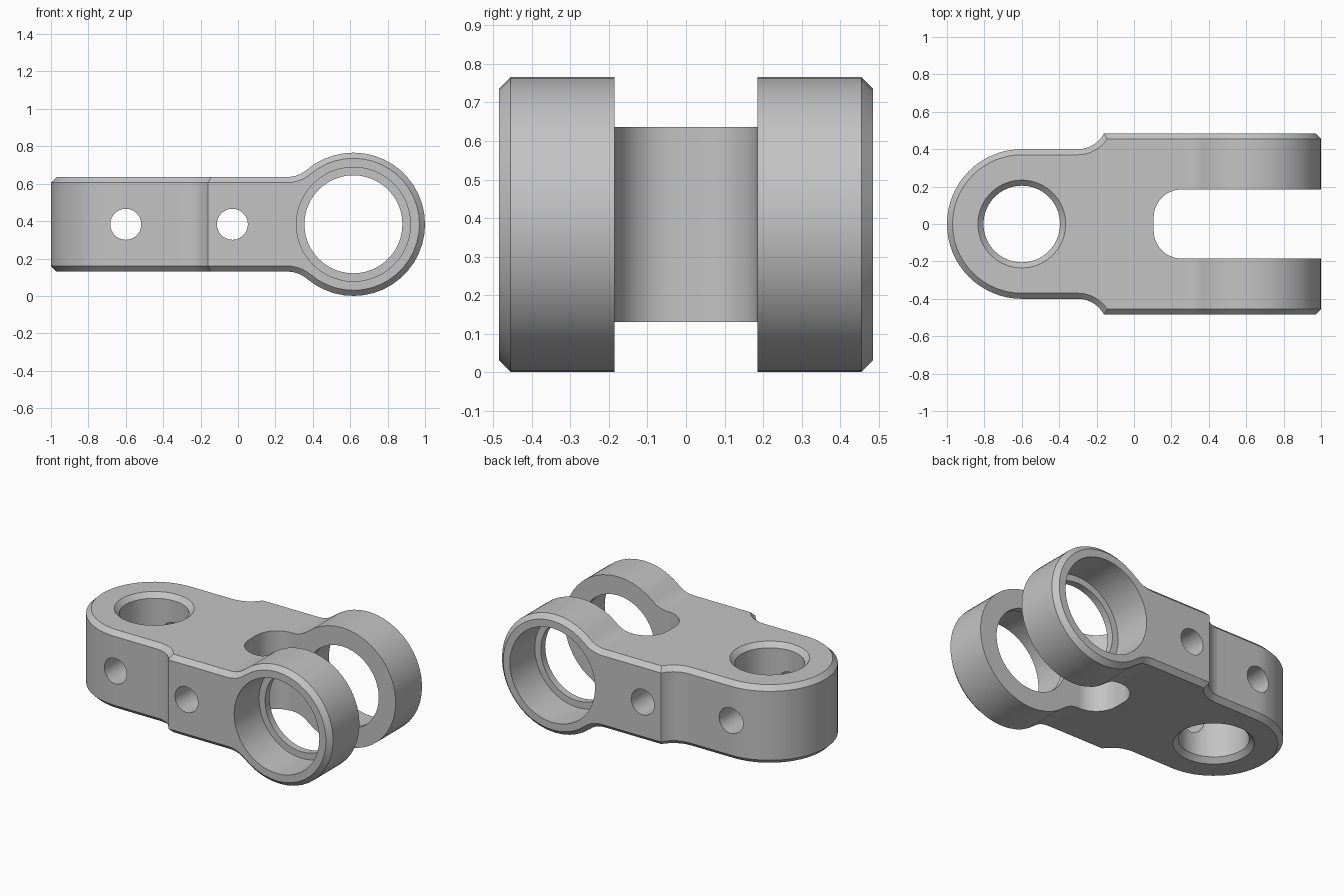
import bpy
import bmesh
from math import cos, sin, sqrt, atan2, radians, degrees

if "Cube" in bpy.data.objects:
    bpy.data.objects.remove(bpy.data.objects["Cube"], do_unlink=True)

MID = 0.383          # height of the centre plane
HALF = 0.253         # half thickness of the arm
RING_X, RING_R = 0.617, 0.383
EYE_X = -0.6
CHAMFER = 0.03


def arc(cx, cy, r, start, end, n):
    """Points along an arc, angles in degrees."""
    angles = [radians(start + (end - start) * i / n) for i in range(n + 1)]
    return [(cx + r * cos(a), cy + r * sin(a)) for a in angles]


def mirrored(points):
    """Close an upper half outline with its reflection."""
    return points + [(u, -v) for u, v in reversed(points) if abs(v) > 1e-6]


def loft(name, loops, axis):
    """Capped solid through (outline, offset) loops stacked along y or z."""
    bm = bmesh.new()
    rings = []
    for outline, t in loops:
        rings.append([bm.verts.new((u, t, v) if axis == "y" else (u, v, t))
                      for u, v in outline])
    for a, b in zip(rings, rings[1:]):
        for i in range(len(a)):
            j = (i + 1) % len(a)
            bm.faces.new((a[i], a[j], b[j], b[i]))
    bm.faces.new(rings[0][::-1])
    bm.faces.new(rings[-1])
    bm.normal_update()
    if bm.calc_volume(signed=True) < 0:
        bmesh.ops.reverse_faces(bm, faces=bm.faces[:])
    mesh = bpy.data.meshes.new(name)
    bm.to_mesh(mesh)
    bm.free()
    obj = bpy.data.objects.new(name, mesh)
    bpy.context.collection.objects.link(obj)
    return obj


def prism(name, outline, lo, hi, axis):
    return loft(name, [(outline, lo), (outline, hi)], axis)


def lathe(name, profile, cx, cy, axis, n=40):
    """Round cutter from (offset, radius) pairs."""
    return loft(name, [(arc(cx, cy, r, 0, 360, n)[:-1], t) for t, r in profile], axis)


def volume(mesh):
    bm = bmesh.new()
    bm.from_mesh(mesh)
    result = bm.calc_volume()
    bm.free()
    return result


def bake(obj, mod):
    """Apply a modifier, keeping the result only if it is a sound cut."""
    graph = bpy.context.evaluated_depsgraph_get()
    mesh = bpy.data.meshes.new_from_object(obj.evaluated_get(graph))
    obj.modifiers.remove(mod)
    before = volume(obj.data)
    sound = 0.3 * before < volume(mesh) < before
    if sound:
        obj.data = mesh
    return sound


def carve(obj, tool, operation="DIFFERENCE"):
    """Boolean with the first solver that succeeds, then drop the tool."""
    tool.hide_render = True
    for solver in ("EXACT", "MANIFOLD", "FLOAT"):
        mod = obj.modifiers.new(tool.name, "BOOLEAN")
        mod.object = tool
        mod.operation = operation
        mod.solver = solver
        if bake(obj, mod):
            break
    bpy.data.objects.remove(tool, do_unlink=True)


# Plan outline: rounded eye end, hollow shoulder, wide fork
shoulder_r = 0.158
plan = mirrored(arc(EYE_X, 0, 0.4, 180, 90, 16)
                + arc(-0.3, 0.4 + shoulder_r, shoulder_r, -90, -27.5, 7)
                + [(1.1, 0.485)])
link_body = prism("link_body", plan, -0.2, 1.0, "z")

# Side outline: flat arm blending tangentially into the bearing ring
fillet_r = 0.16
rise = HALF + fillet_r
run = sqrt((RING_R + fillet_r) ** 2 - rise ** 2)
tangent = degrees(atan2(-rise, run))
side = mirrored([(-1.1, HALF)]
                + arc(RING_X - run, rise, fillet_r, -90, tangent, 5)
                + arc(RING_X, 0, RING_R, 180 + tangent, 0, 16)[1:])
side = [(u, v + MID) for u, v in side]
carve(link_body, prism("side_form", side, -0.7, 0.7, "y"), "INTERSECT")

# Chamfer the rim where the two outlines meet
bevel = link_body.modifiers.new("rim_chamfer", "BEVEL")
bevel.width = CHAMFER
bevel.segments = 1
bevel.limit_method = "ANGLE"
bevel.angle_limit = radians(80)
bevel.use_clamp_overlap = False
bake(link_body, bevel)

# Fork slot with rounded inner corners
slot = mirrored(arc(0.255, 0.035, 0.15, 180, 90, 10) + [(1.2, 0.185)])
carve(link_body, prism("slot_cutter", slot, -0.3, 1.1, "z"))

# Stepped bearing bores through both rings
bore = [(-0.7, 0.305), (-0.23, 0.305), (-0.23, 0.262),
        (0.23, 0.262), (0.23, 0.305), (0.7, 0.305)]
carve(link_body, lathe("bore_cutter", bore, RING_X, MID, "y", 48))

# Vertical eye hole, countersunk on both faces
top, bottom, eye_r = MID + HALF, MID - HALF, 0.205
eye = [(bottom - 0.1, eye_r + CHAMFER + 0.1), (bottom + CHAMFER, eye_r),
       (top - CHAMFER, eye_r), (top + 0.1, eye_r + CHAMFER + 0.1)]
carve(link_body, lathe("eye_cutter", eye, EYE_X, 0, "z"))

# Two cross pin holes
for x in (EYE_X, -0.03):
    carve(link_body, lathe("pin_cutter", [(-0.7, 0.083), (0.7, 0.083)], x, MID, "y", 28))

# Single grey metal
metal = bpy.data.materials.new("grey_metal")
metal.use_nodes = True
grey = (0.55, 0.55, 0.55, 1)
metal.diffuse_color = grey
metal.node_tree.nodes["Principled BSDF"].inputs["Base Color"].default_value = grey
link_body.data.materials.clear()
link_body.data.materials.append(metal)
for face in link_body.data.polygons:
    face.material_index = 0

# Smooth the curves, keep the edges crisp and the flats flat
bpy.ops.object.select_all(action="DESELECT")
link_body.select_set(True)
bpy.context.view_layer.objects.active = link_body
bpy.ops.object.shade_smooth_by_angle(angle=radians(30))
weighted = link_body.modifiers.new("flat_faces", "WEIGHTED_NORMAL")
weighted.keep_sharp = True
